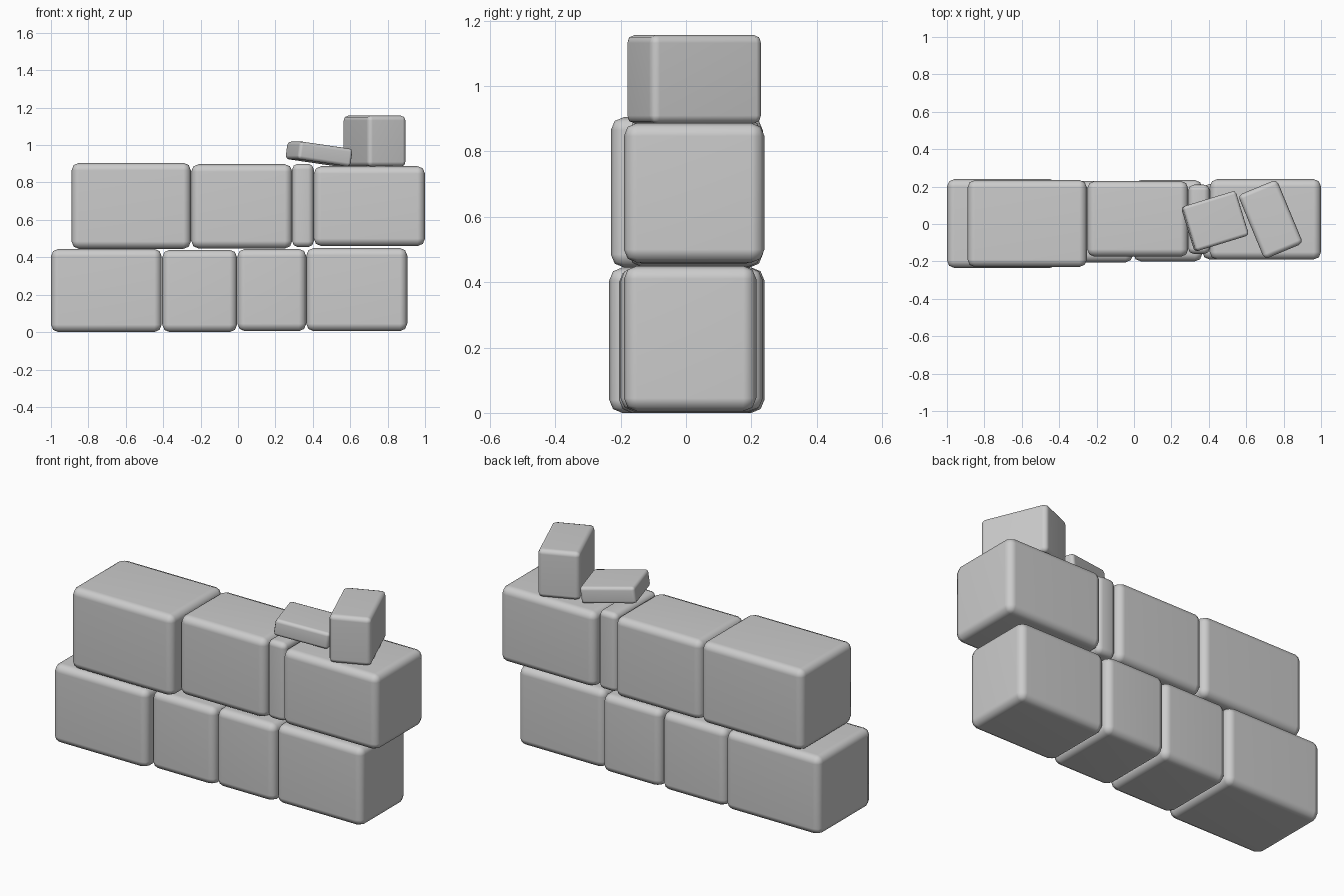
import bpy, math

if "Cube" in bpy.data.objects:
    bpy.data.objects.remove(bpy.data.objects["Cube"])

# Single stone colour
stone = bpy.data.materials.new("grey_stone")
stone.diffuse_color = (0.6, 0.6, 0.6, 1)
stone.use_nodes = True
stone.node_tree.nodes["Principled BSDF"].inputs["Base Color"].default_value = stone.diffuse_color


def block(name, lo, hi, bevel=0.04, rot=(0, 0, 0)):
    """Rounded stone block spanning lo..hi, turned about its centre."""
    centre = [(a + b) / 2 for a, b in zip(lo, hi)]
    bpy.ops.mesh.primitive_cube_add(size=1, location=centre)
    ob = bpy.context.object
    ob.name = name
    ob.scale = [b - a for a, b in zip(lo, hi)]
    bpy.ops.object.transform_apply(location=False, rotation=False, scale=True)
    ob.rotation_euler = [math.radians(r) for r in rot]
    ob.data.materials.append(stone)
    mod = ob.modifiers.new("worn_edges", 'BEVEL')
    mod.width = bevel
    mod.segments = 2
    bpy.ops.object.shade_smooth()
    weighted = ob.modifiers.new("flat_sides", 'WEIGHTED_NORMAL')
    weighted.keep_sharp = True
    return ob


# Lower course
block("lower_block_left", (-1.0, -0.235, 0.0), (-0.408, 0.24, 0.445))
block("lower_block_mid_left", (-0.405, -0.205, 0.0), (-0.005, 0.23, 0.44))
block("lower_block_mid_right", (-0.003, -0.2, 0.005), (0.365, 0.235, 0.445))
block("lower_block_right", (0.365, -0.19, 0.005), (0.905, 0.215, 0.45))

# Upper course
block("upper_block_left", (-0.89, -0.23, 0.445), (-0.252, 0.235, 0.905))
block("upper_block_middle", (-0.25, -0.175, 0.447), (0.29, 0.23, 0.898))
block("upper_filler_stone", (0.29, -0.16, 0.455), (0.405, 0.21, 0.9), 0.03)
block("upper_block_right", (0.405, -0.19, 0.46), (1.0, 0.24, 0.887))

# Loose stones on top
block("loose_slab", (0.283, -0.11, 0.905), (0.583, 0.14, 1.0), 0.018, (0, 8, 17))
block("loose_block", (0.618, -0.16, 0.885), (0.842, 0.21, 1.157), 0.025, (0, 0, 22.5))
